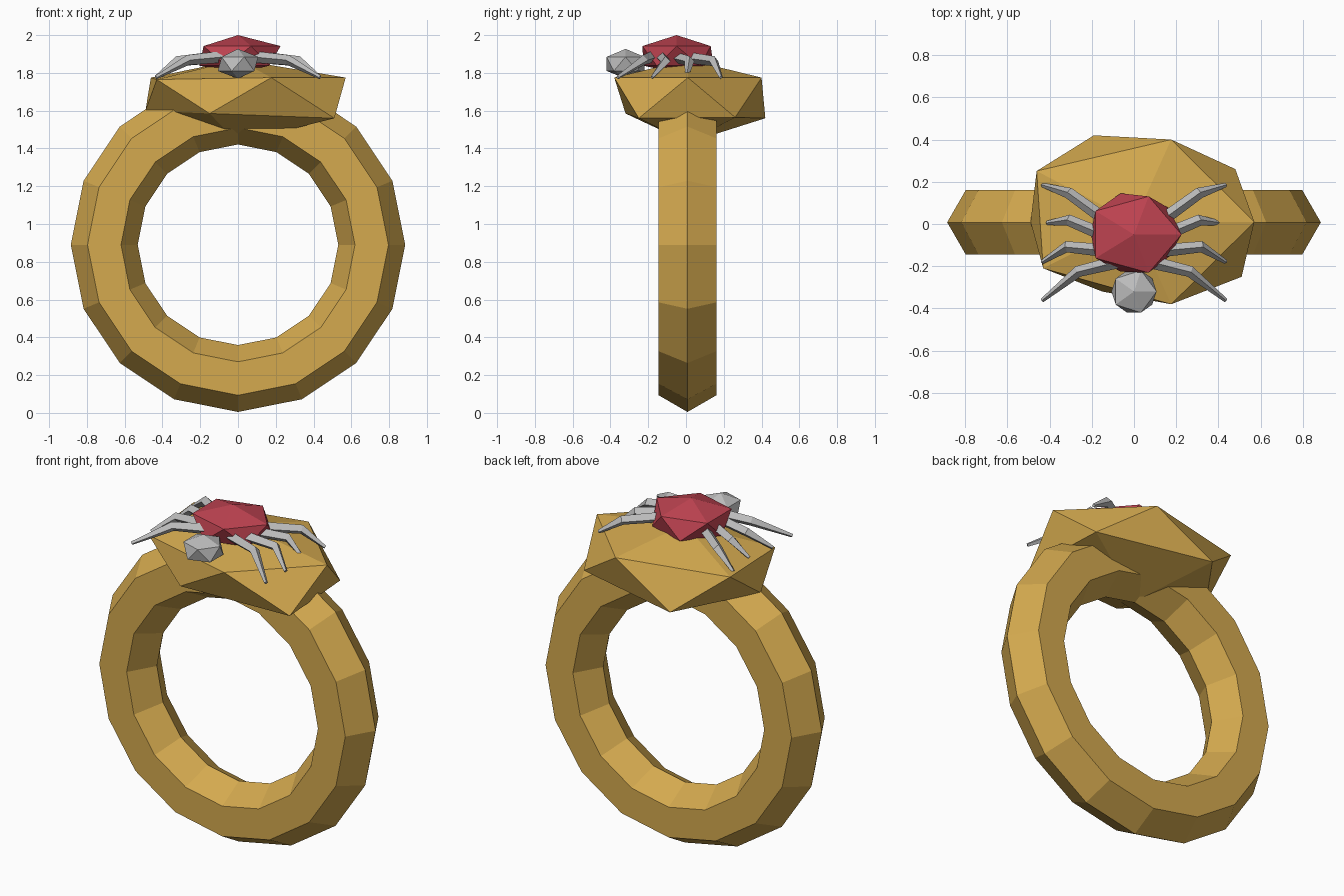
import bpy, bmesh, math
from mathutils import Vector

if "Cube" in bpy.data.objects:
    bpy.data.objects.remove(bpy.data.objects["Cube"])


def material(name, rgb):
    m = bpy.data.materials.new(name)
    m.diffuse_color = (*rgb, 1)
    m.use_nodes = True
    m.node_tree.nodes["Principled BSDF"].inputs["Base Color"].default_value = m.diffuse_color
    return m


gold = material("gold", (0.66, 0.40, 0.078))
red = material("red", (0.51, 0.055, 0.08))
grey = material("grey", (0.50, 0.50, 0.50))


def add_object(name, bm, mat):
    bmesh.ops.recalc_face_normals(bm, faces=bm.faces)
    mesh = bpy.data.meshes.new(name)
    bm.to_mesh(mesh)
    bm.free()
    obj = bpy.data.objects.new(name, mesh)
    obj.data.materials.append(mat)
    bpy.context.collection.objects.link(obj)
    return obj


def hull(name, points, mat):
    bm = bmesh.new()
    verts = [bm.verts.new(p) for p in points]
    bmesh.ops.convex_hull(bm, input=verts)
    return add_object(name, bm, mat)


def ring5(cx, cy, z, rx, ry, start):
    """Five points around a flattened icosahedron's belt."""
    return [(cx + rx * math.cos(start + i * math.tau / 5),
             cy + ry * math.sin(start + i * math.tau / 5), z) for i in range(5)]


# Band: hexagonal section, sixteen segments
bpy.ops.mesh.primitive_torus_add(major_segments=16, minor_segments=6,
                                 major_radius=0.708, minor_radius=0.177,
                                 location=(0, 0.008, 0.89),
                                 rotation=(math.pi / 2, 0, 0))
band = bpy.context.object
band.name = "band"
band.data.materials.append(gold)

# Setting: rough twelve-point stone on top of the band
upper = ring5(0, 0.01, 1.775, 0.57, 0.41, 0)
upper[3] = (-0.43, -0.21, 1.765)
lower = [(-0.49, 0.01, 1.60), (-0.15, -0.32, 1.585), (0.51, -0.25, 1.56),
         (0.48, 0.26, 1.565), (-0.19, 0.42, 1.56)]
hull("setting", upper + lower + [(0, 0.01, 1.87), (0, 0.01, 1.43)], gold)

# Spider abdomen
upper = ring5(0, -0.05, 1.942, 0.225, 0.19, 0)
lower = ring5(0, -0.04, 1.838, 0.205, 0.195, math.pi)
hull("abdomen", upper + lower + [(0, -0.05, 2.0), (0, -0.05, 1.80)], red)

# Spider head
upper = ring5(0, -0.32, 1.885, 0.107, 0.105, 0)
lower = ring5(0, -0.32, 1.81, 0.107, 0.105, math.pi)
hull("head", upper + lower + [(0, -0.32, 1.927), (0, -0.32, 1.77)], grey)

# Legs: tapered, diamond section, bent at the knee
LEGS = {
    "front": [(0.08, -0.18, 1.885), (0.265, -0.225, 1.868), (0.435, -0.362, 1.776)],
    "mid_front": [(0.10, -0.13, 1.885), (0.32, -0.108, 1.862), (0.435, -0.18, 1.776)],
    "mid_back": [(0.10, -0.07, 1.885), (0.31, 0.018, 1.862), (0.412, 0.005, 1.782)],
    "back": [(0.08, -0.02, 1.885), (0.31, 0.147, 1.862), (0.435, 0.185, 1.776)],
}
RADII = (0.031, 0.027, 0.010)


def leg(name, path, side):
    pts = [Vector((side * x, y, z)) for x, y, z in path]
    bm = bmesh.new()
    rings = []
    for i, (p, r) in enumerate(zip(pts, RADII)):
        d = (pts[min(i + 1, 2)] - pts[max(i - 1, 0)]).normalized()
        across = d.cross(Vector((0, 0, 1))).normalized()
        up = across.cross(d)
        rings.append([bm.verts.new(p + v * r) for v in (across, up, -across, -up)])
    for a, b in zip(rings, rings[1:]):
        for k in range(4):
            bm.faces.new((a[k], a[(k + 1) % 4], b[(k + 1) % 4], b[k]))
    bm.faces.new(rings[0])
    bm.faces.new(rings[-1])
    add_object(name, bm, grey)


for part, path in LEGS.items():
    leg(part + "_leg_right", path, 1)
    leg(part + "_leg_left", path, -1)
